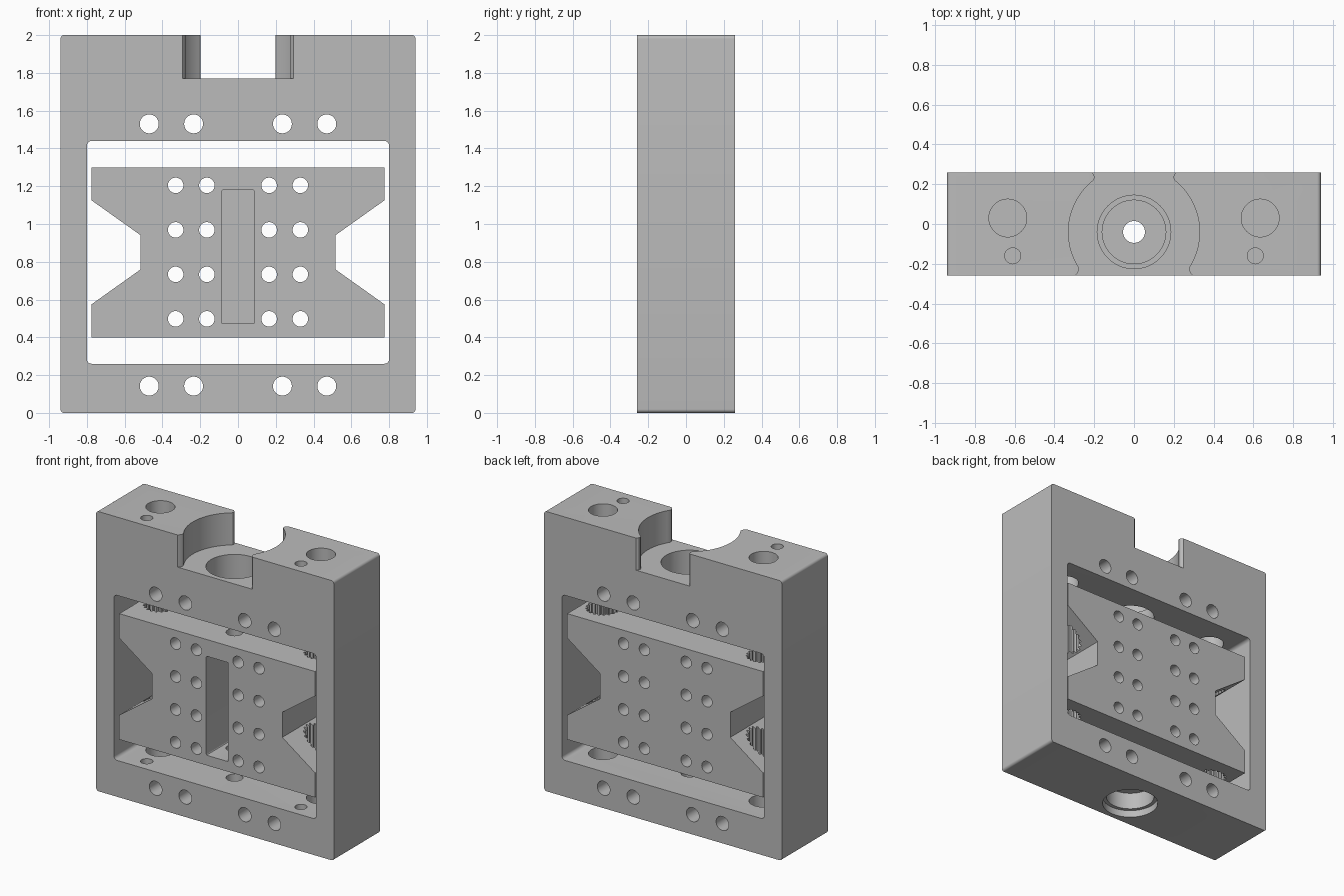
import bpy, bmesh
from math import sin, cos, pi, atan2

if "Cube" in bpy.data.objects:
    bpy.data.objects.remove(bpy.data.objects["Cube"], do_unlink=True)

grey = bpy.data.materials.new("machined grey")
grey.use_nodes = True
grey.diffuse_color = (0.5, 0.5, 0.5, 1)
grey.node_tree.nodes["Principled BSDF"].inputs["Base Color"].default_value = (0.5, 0.5, 0.5, 1)


def prism(name, points, axis, lo, hi):
    """Extrude a 2D outline along y (points are x, z) or z (points are x, y)."""
    bm = bmesh.new()
    place = (lambda a, b, c: (a, c, b)) if axis == "y" else (lambda a, b, c: (a, b, c))
    low = [bm.verts.new(place(a, b, lo)) for a, b in points]
    high = [bm.verts.new(place(a, b, hi)) for a, b in points]
    bm.faces.new(low)
    bm.faces.new(high)
    n = len(points)
    for i in range(n):
        j = (i + 1) % n
        bm.faces.new((low[i], low[j], high[j], high[i]))
    bmesh.ops.recalc_face_normals(bm, faces=bm.faces)
    mesh = bpy.data.meshes.new(name)
    bm.to_mesh(mesh)
    bm.free()
    mesh.materials.append(grey)
    obj = bpy.data.objects.new(name, mesh)
    bpy.context.collection.objects.link(obj)
    return obj


def circle(x, y, r, n=40):
    return [(x + r * cos(2 * pi * i / n), y + r * sin(2 * pi * i / n)) for i in range(n)]


def toothed(x, y, r_in, r_out, teeth):
    pts = []
    for i in range(teeth * 4):
        r = r_out if i % 4 < 2 else r_in
        a = 2 * pi * i / (teeth * 4)
        pts.append((x + r * cos(a), y + r * sin(a)))
    return pts


def rounded(x, z0, z1, r, n=6):
    corners = [(x - r, z1 - r), (r - x, z1 - r), (r - x, z0 + r), (x - r, z0 + r)]
    return [(cx + r * cos(pi / 2 * (k + i / n)), cz + r * sin(pi / 2 * (k + i / n)))
            for k, (cx, cz) in enumerate(corners) for i in range(n + 1)]


def cut(target, points, axis, lo, hi):
    tool = prism("cutter", points, axis, lo, hi)
    tool.hide_render = True
    mod = target.modifiers.new("cut", "BOOLEAN")
    mod.operation, mod.solver, mod.object = "DIFFERENCE", "EXACT", tool
    bpy.context.view_layer.objects.active = target
    bpy.ops.object.modifier_apply(modifier=mod.name)
    bpy.data.objects.remove(tool, do_unlink=True)


AXIS_Y = -0.04   # depth of the main bore
SIDES = (-1, 1)

# Outer frame with its window
frame = prism("frame", rounded(0.94, 0, 2, 0.02), "y", -0.26, 0.26)
cut(frame, rounded(0.80, 0.26, 1.44, 0.025), "y", -0.4, 0.4)

# Round seat in the top edge, open to front and back
start, end = atan2(-0.176, 0.279), atan2(0.26, 0.203)
arc = [(0.33 * cos(start + (end - start) * i / 24),
        AXIS_Y + 0.33 * sin(start + (end - start) * i / 24)) for i in range(25)]
half = [(0.30, -0.3), (0.295, -0.26), (0.283, -0.245), (0.277, -0.23)] + arc + \
       [(0.198, 0.235), (0.203, 0.25), (0.215, 0.26), (0.215, 0.3)]
cut(frame, half + [(-x, y) for x, y in reversed(half)], "z", 1.77, 2.2)

# Main bore: stepped through the top rail, stepped and blind in the bottom rail
cut(frame, circle(0, AXIS_Y, 0.185, 64), "z", 1.57, 1.9)
cut(frame, circle(0, AXIS_Y, 0.16, 64), "z", 1.35, 1.7)
cut(frame, circle(0, AXIS_Y, 0.185, 64), "z", -0.1, 0.05)
cut(frame, circle(0, AXIS_Y, 0.16, 64), "z", -0.1, 0.17)
cut(frame, circle(0, AXIS_Y, 0.055), "z", -0.1, 0.4)

# Guide and pin holes, through the top rail and blind in the bottom rail
for s in SIDES:
    for x, y, r in ((0.635, 0.03, 0.095), (0.61, -0.16, 0.04)):
        cut(frame, circle(s * x, y, r), "z", 1.3, 2.2)
        cut(frame, circle(s * x, y, r), "z", 0.07, 0.4)
    # Mounting holes through both rails
    for x in (0.235, 0.47):
        for z in (0.142, 1.53):
            cut(frame, circle(s * x, z, 0.05), "y", -0.4, 0.4)

# Sliding block with tapered side notches
side = [(0.775, 0.40), (0.775, 0.575), (0.515, 0.76), (0.515, 0.94), (0.775, 1.125), (0.775, 1.30)]
block = prism("sliding_block", side + [(-x, z) for x, z in reversed(side)], "y", -0.235, 0.235)

# Front nut pocket and lead screw hole
cut(block, rounded(0.087, 0.472, 1.18, 0.008, 3), "y", -0.4, 0.15)
cut(block, circle(0, AXIS_Y, 0.055), "z", 0.2, 1.5)

# Toothed guide bores and the grid of mounting holes
for s in SIDES:
    cut(block, toothed(s * 0.635, 0.03, 0.098, 0.113, 20), "z", 0.2, 1.5)
    for x in (0.165, 0.33):
        for row in range(4):
            cut(block, circle(s * x, 0.498 + 0.2355 * row, 0.041), "y", -0.4, 0.4)

# Smooth round walls, keep machined edges sharp
for obj in (frame, block):
    bpy.ops.object.select_all(action="DESELECT")
    obj.select_set(True)
    bpy.context.view_layer.objects.active = obj
    bpy.ops.object.shade_smooth_by_angle(angle=pi / 6)
